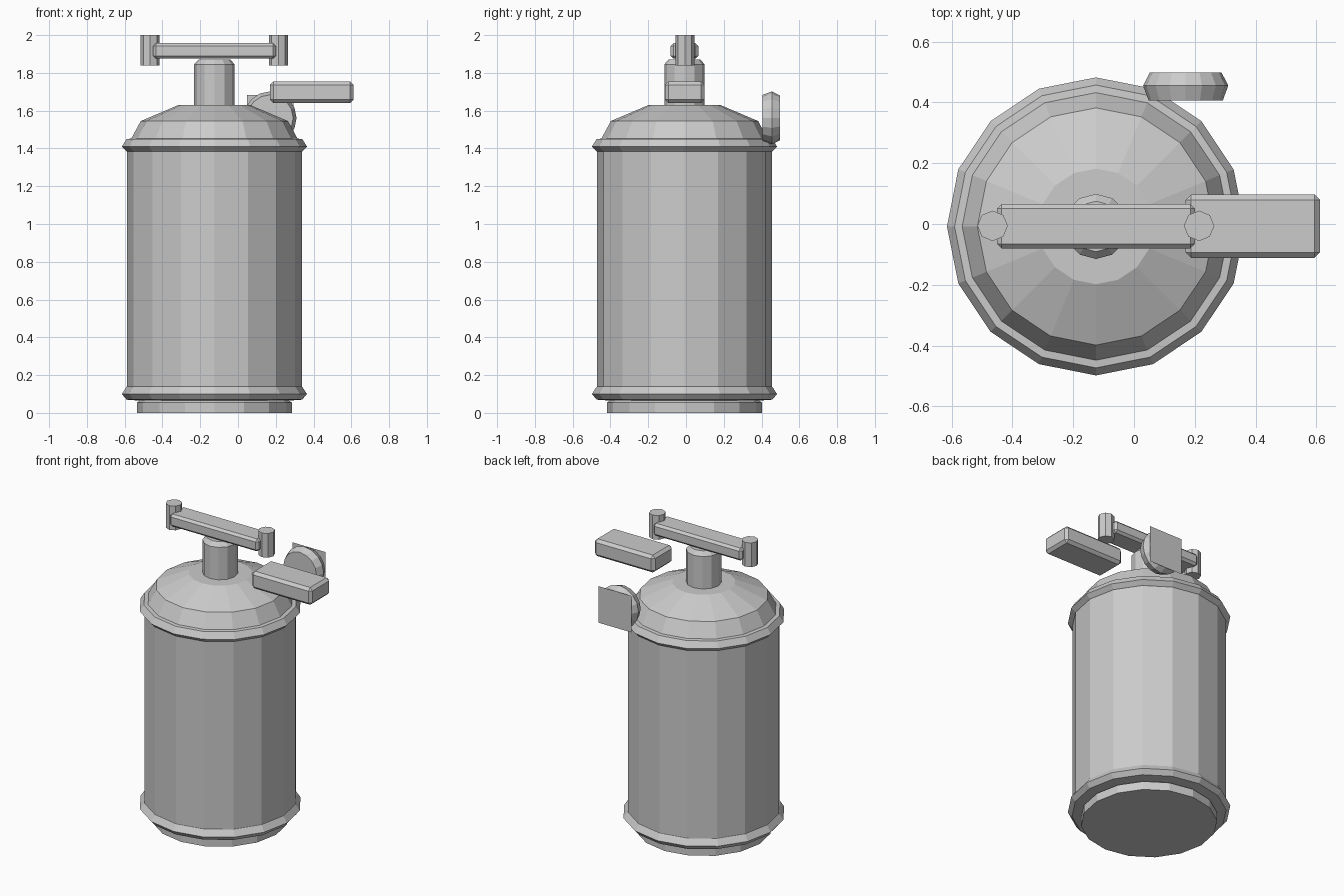
import bpy, bmesh, math
from mathutils import Matrix, Vector

if "Cube" in bpy.data.objects:
    bpy.data.objects.remove(bpy.data.objects["Cube"])

grey = bpy.data.materials.new("plain grey")
grey.diffuse_color = (0.6, 0.6, 0.6, 1)
grey.use_nodes = True
grey.node_tree.nodes["Principled BSDF"].inputs["Base Color"].default_value = grey.diffuse_color
CX, CY = -0.125, -0.008


def finish(name, bm):
    bmesh.ops.recalc_face_normals(bm, faces=bm.faces)
    mesh = bpy.data.meshes.new(name)
    bm.to_mesh(mesh)
    bm.free()
    mesh.materials.append(grey)
    obj = bpy.data.objects.new(name, mesh)
    bpy.context.collection.objects.link(obj)
    return obj


def lathe(name, profile, sides, loc, rot=None):
    """Closed faceted solid turned from (radius, height) pairs."""
    bm = bmesh.new()
    rings = []
    for r, h in profile:
        rings.append([bm.verts.new((r * math.cos(2 * math.pi * i / sides),
                                    r * math.sin(2 * math.pi * i / sides), h))
                      for i in range(sides)])
    for a, b in zip(rings, rings[1:]):
        for i in range(sides):
            j = (i + 1) % sides
            bm.faces.new((a[i], a[j], b[j], b[i]))
    bm.faces.new(rings[0])
    bm.faces.new(rings[-1])
    if rot:
        bm.transform(rot)
    bm.transform(Matrix.Translation(loc))
    return finish(name, bm)


def chamfered_box(name, lo, hi, width):
    bm = bmesh.new()
    bmesh.ops.create_cube(bm, size=1)
    lo, hi = Vector(lo), Vector(hi)
    bm.transform(Matrix.Translation((lo + hi) / 2) @ Matrix.Diagonal((*(hi - lo), 1)))
    bmesh.ops.bevel(bm, geom=bm.edges[:], offset=width, segments=1,
                    profile=0.5, affect='EDGES')
    return finish(name, bm)


# Tank: foot, lower rim, wall, upper rim and sloping shoulder
lathe("tank", [(0.41, 0), (0.41, 0.055), (0.395, 0.065), (0.465, 0.07),
               (0.49, 0.10), (0.465, 0.138), (0.463, 0.139), (0.463, 1.384),
               (0.465, 1.385), (0.49, 1.41), (0.465, 1.45), (0.44, 1.452),
               (0.39, 1.545), (0.19, 1.63)], 16, (CX, CY, 0))

# Neck with a chamfered top
lathe("neck", [(0.107, 1.62), (0.107, 1.845), (0.083, 1.872)], 12, (CX, CY, 0))

# Crossbar with an upright post at each end
chamfered_box("crossbar", (-0.45, -0.081, 1.875), (0.20, 0.066, 1.957), 0.015)
for side, x in (("left", -0.465), ("right", 0.214)):
    lathe(side + "_post", [(0.05, 1.84), (0.05, 2.0)], 8, (x, -0.006, 0))

# Side lever block
chamfered_box("lever", (0.17, -0.111, 1.64), (0.612, 0.097, 1.755), 0.018)

# Gauge facing front, with a thin square plate on its back
lathe("gauge", [(0.122, -0.049), (0.14, 0), (0.118, 0.043)], 16,
      (0.17, 0.455, 1.562), Matrix.Rotation(-math.pi / 2, 4, 'X'))
bm = bmesh.new()
bm.faces.new([bm.verts.new((x, 0.5, z)) for x, z in
              ((0.293, 1.44), (0.048, 1.44), (0.048, 1.682), (0.293, 1.682))])
finish("gauge_back_plate", bm)
